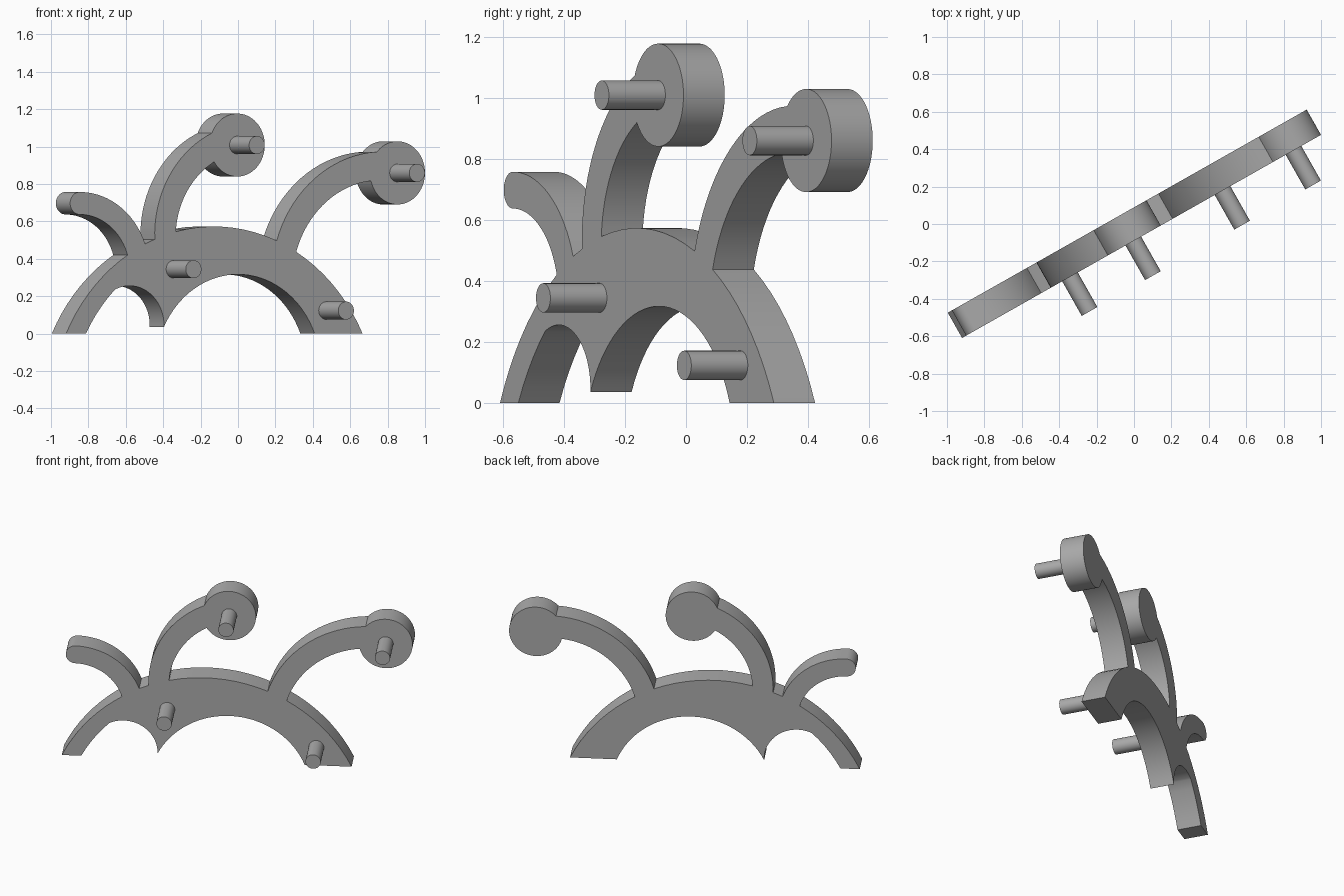
import bpy
import bmesh
from math import atan2, cos, sin, tau, radians, hypot, ceil
from mathutils import Matrix

if "Cube" in bpy.data.objects:
    bpy.data.objects.remove(bpy.data.objects["Cube"])

TURN = Matrix.Rotation(radians(29.5), 4, "Z")
HALF_THICK = 0.0775
PEG_END = 0.29
CW, CCW = -1, 1

grey = bpy.data.materials.new("plain_grey")
grey.use_nodes = True
colour = (0.4, 0.4, 0.4, 1)
grey.diffuse_color = colour
grey.node_tree.nodes["Principled BSDF"].inputs["Base Color"].default_value = colour


def finish(bm, name):
    """Turn a bmesh into a smooth-sided, turned object."""
    bmesh.ops.recalc_face_normals(bm, faces=bm.faces)
    bm.transform(TURN)
    mesh = bpy.data.meshes.new(name)
    bm.to_mesh(mesh)
    bm.free()
    mesh.materials.append(grey)
    obj = bpy.data.objects.new(name, mesh)
    bpy.context.collection.objects.link(obj)
    bpy.ops.object.select_all(action="DESELECT")
    obj.select_set(True)
    bpy.context.view_layer.objects.active = obj
    bpy.ops.object.shade_smooth_by_angle(angle=radians(30))


def arc_to(path, centre, end, way):
    """Continue the outline around a centre to an end point."""
    cx, cz = centre
    sx, sz = path[-1][0] - cx, path[-1][1] - cz
    ex, ez = end[0] - cx, end[1] - cz
    a0, r0, r1 = atan2(sz, sx), hypot(sx, sz), hypot(ex, ez)
    sweep = way * ((way * (atan2(ez, ex) - a0)) % tau)
    steps = max(2, ceil(abs(sweep) / radians(4)))
    for i in range(1, steps + 1):
        t = i / steps
        r = r0 + (r1 - r0) * t
        path.append((cx + r * cos(a0 + sweep * t), cz + r * sin(a0 + sweep * t)))


# Centres of the arcs that shape the plate
body = (-0.19, -0.438)
left_arm, left_tip = (-1.015, 0.327), (-1.015, 0.697)
middle_arm, middle_disc = (0.04, 0.53), (-0.048, 1.008)
right_arm, right_disc = (0.845, 0.283), (0.936, 0.859)
big_arch, small_arch = (-0.043, -0.192), (-0.71, 0.045)

outline = [(-1.10, 0)]
# Left leg and short curled arm
arc_to(outline, body, (-0.7225, 0.42), CW)
arc_to(outline, left_arm, (-1.015, 0.637), CCW)
arc_to(outline, left_tip, (-1.015, 0.757), CW)
arc_to(outline, left_arm, (-0.614, 0.480), CW)
arc_to(outline, body, (-0.555, 0.504), CW)
# Tall middle arm ending in a disc
arc_to(outline, middle_arm, (-0.204, 1.072), CW)
arc_to(outline, middle_disc, (-0.190, 0.918), CW)
arc_to(outline, middle_arm, (-0.426, 0.545), CCW)
arc_to(outline, body, (0.194, 0.497), CW)
# Right arm ending in a disc
arc_to(outline, right_arm, (0.81, 0.972), CW)
arc_to(outline, right_disc, (0.773, 0.817), CW)
arc_to(outline, right_arm, (0.314, 0.437), CCW)
# Right leg and the two arches underneath
arc_to(outline, body, (0.7215, 0), CW)
outline.append((0.427, 0))
arc_to(outline, big_arch, (-0.4986, 0.036), CCW)
arc_to(outline, small_arch, (-0.80, 0.235), CCW)
arc_to(outline, body, (-0.978, 0), CCW)

# Plate with arms and discs
bm = bmesh.new()
face = bm.faces.new([bm.verts.new((u, -HALF_THICK, z)) for u, z in outline])
extruded = bmesh.ops.extrude_face_region(bm, geom=[face], use_keep_orig=True)
moved = [v for v in extruded["geom"] if isinstance(v, bmesh.types.BMVert)]
bmesh.ops.translate(bm, vec=(0, 2 * HALF_THICK, 0), verts=moved)
finish(bm, "arched_plate_with_arms")

# Pegs on the front
pegs = {
    "left_body_peg": (-0.437, 0.344),
    "right_leg_peg": (0.50, 0.123),
    "middle_disc_peg": middle_disc,
    "right_disc_peg": right_disc,
}
for name, (u, z) in pegs.items():
    bm = bmesh.new()
    place = Matrix.Translation((u, -PEG_END / 2, z)) @ Matrix.Rotation(radians(90), 4, "X")
    bmesh.ops.create_cone(bm, cap_ends=True, segments=48, radius1=0.048,
                          radius2=0.048, depth=PEG_END, matrix=place)
    finish(bm, name)
